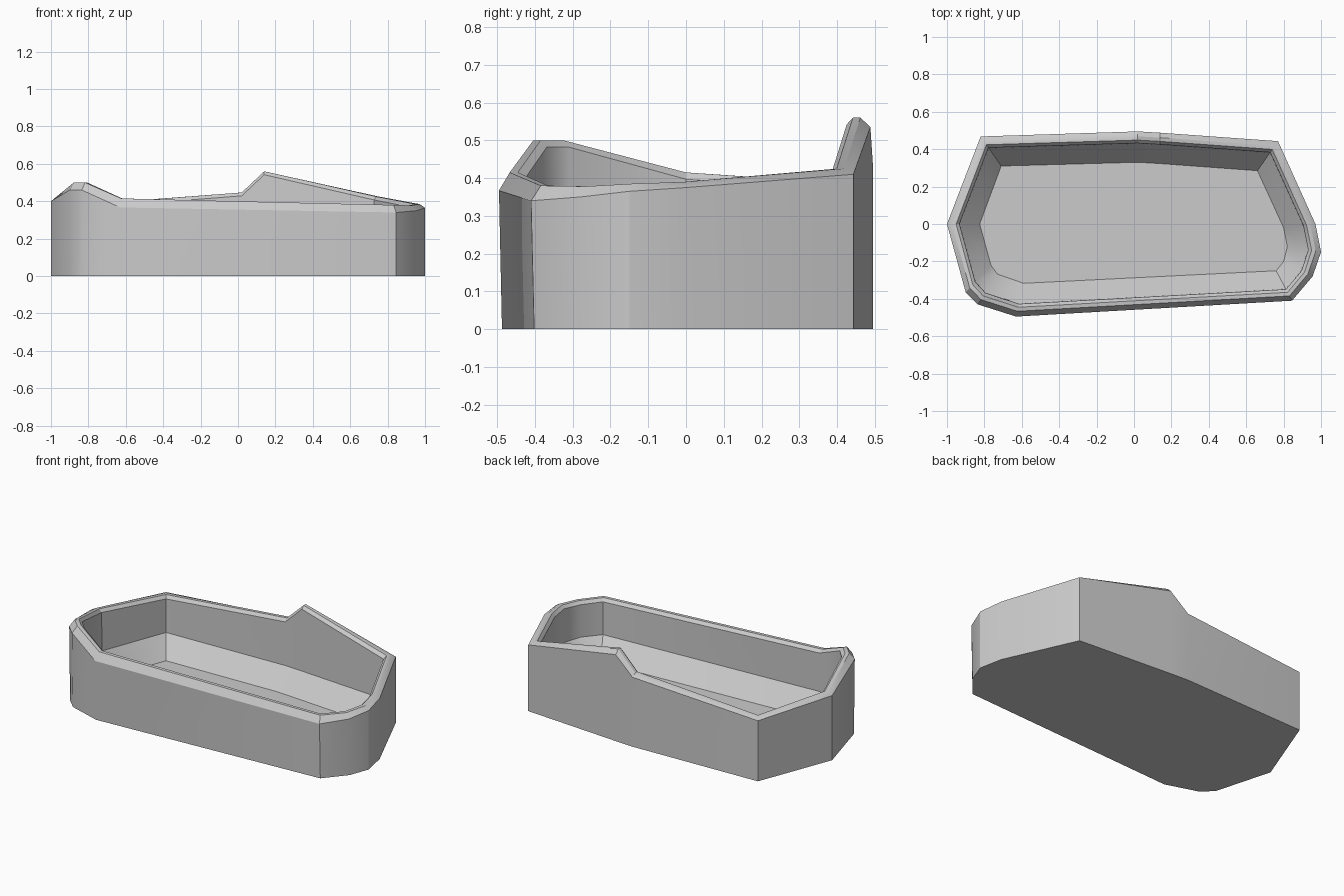
import bpy, bmesh
from math import radians

if "Cube" in bpy.data.objects:
    bpy.data.objects.remove(bpy.data.objects["Cube"])

# Outline stations: outer x, y | wall top z, rim z | floor x, y
STATIONS = [
    (-1.00, 0.00, 0.40, 0.415, -0.825, 0.00),
    (-0.90, -0.365, 0.46, 0.50, -0.765, -0.22),
    (-0.835, -0.43, 0.46, 0.50, -0.73, -0.268),
    (-0.63, -0.495, 0.367, 0.415, -0.59, -0.317),
    (0.845, -0.41, 0.34, 0.38, 0.76, -0.25),
    (0.955, -0.28, 0.35, 0.378, 0.80, -0.20),
    (1.00, -0.15, 0.365, 0.385, 0.82, -0.12),
    (0.97, 0.00, 0.375, 0.39, 0.80, -0.02),
    (0.77, 0.443, 0.41, 0.425, 0.66, 0.285),
    (0.14, 0.488, 0.535, 0.56, 0.14, 0.323),
    (0.02, 0.495, 0.43, 0.447, 0.02, 0.33),
    (-0.82, 0.468, 0.375, 0.385, -0.71, 0.31),
]
LEDGE_Z = 0.16   # bottom of the upright inner wall
FLOOR_Z = 0.04   # floor at the foot of the sloped band


def blend(s, t, z):
    """Point a fraction t of the way from outer wall to floor outline."""
    return (s[0] + (s[4] - s[0]) * t, s[1] + (s[5] - s[1]) * t, z)


bm = bmesh.new()
# Rings from the base, over the bevelled rim, down the inner wall to the floor
rings = [
    [(s[0], s[1] + (0.008 if s[1] < -0.2 else 0), 0) for s in STATIONS],
    [blend(s, 0, s[2]) for s in STATIONS],
    [blend(s, 0.16, s[3]) for s in STATIONS],
    [blend(s, 0.28, s[3]) for s in STATIONS],
    [blend(s, 0.38, s[3] - 0.018) for s in STATIONS],
    [blend(s, 0.39, LEDGE_Z) for s in STATIONS],
    [blend(s, 1, FLOOR_Z) for s in STATIONS],
]
rings = [[bm.verts.new(p) for p in r] for r in rings]
n = len(STATIONS)
for lo, hi in zip(rings, rings[1:]):
    for i in range(n):
        j = (i + 1) % n
        bm.faces.new((lo[i], lo[j], hi[j], hi[i]))
# Underside and inner floor
bm.faces.new(rings[0][::-1])
bm.faces.new(rings[-1])
bmesh.ops.recalc_face_normals(bm, faces=bm.faces)

mesh = bpy.data.meshes.new("basin")
bm.to_mesh(mesh)
bm.free()
basin = bpy.data.objects.new("basin", mesh)
bpy.context.collection.objects.link(basin)
bpy.context.view_layer.objects.active = basin
basin.select_set(True)
bpy.ops.object.shade_smooth_by_angle(angle=radians(30))
